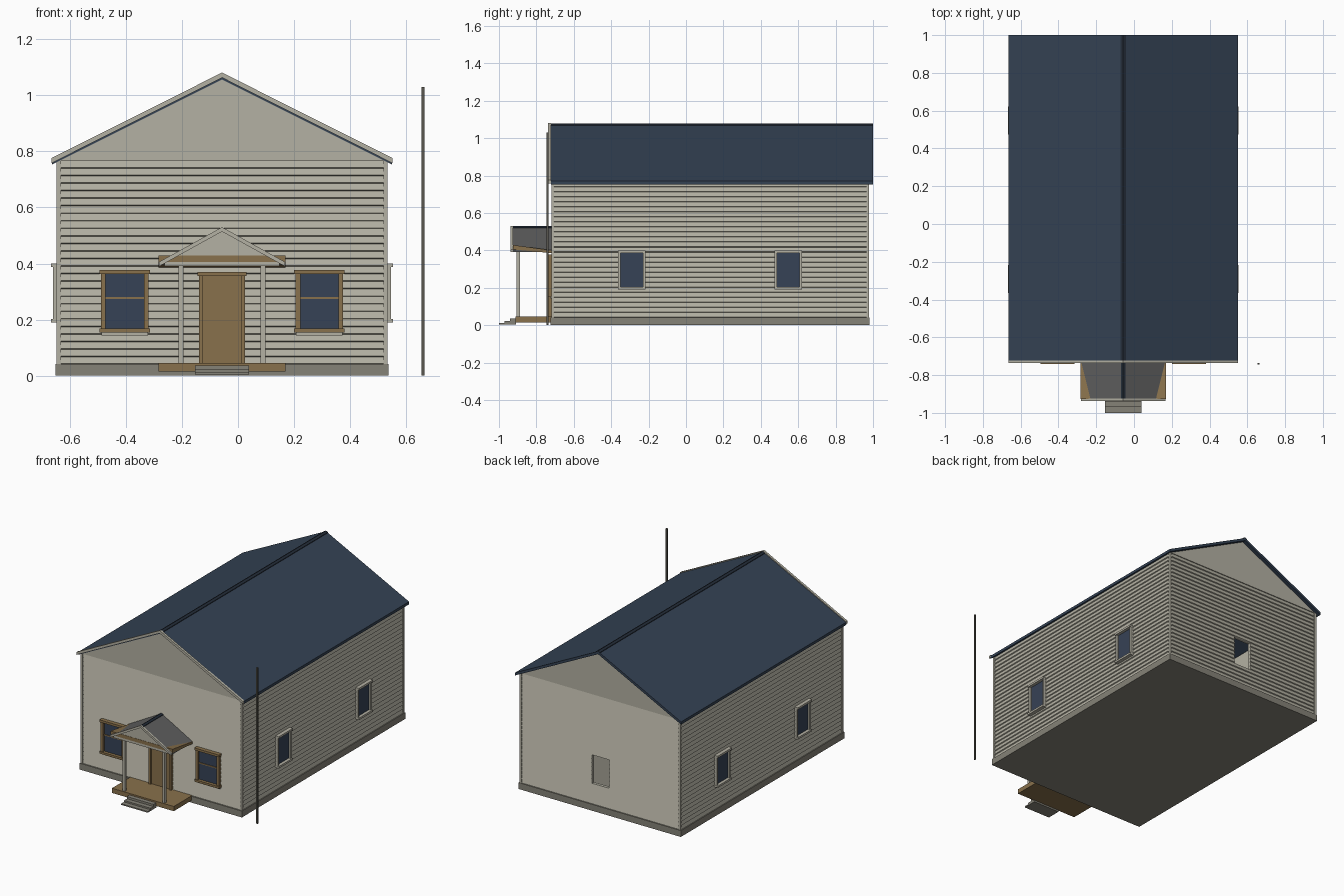
import bpy, bmesh

if "Cube" in bpy.data.objects:
    bpy.data.objects.remove(bpy.data.objects["Cube"])

C = -0.057          # centre line of the house in x


def srgb(r, g, b):
    def lin(v):
        v /= 255
        return v / 12.92 if v <= 0.04045 else ((v + 0.055) / 1.055) ** 2.4
    return (lin(r), lin(g), lin(b), 1)


def material(name, *rgb):
    m = bpy.data.materials.new(name)
    m.diffuse_color = srgb(*rgb)
    m.use_nodes = True
    m.node_tree.nodes["Principled BSDF"].inputs["Base Color"].default_value = m.diffuse_color
    return m


SIDING = material("siding_beige", 180, 177, 163)
ROOF = material("roof_navy", 52, 66, 84)
RIDGE = material("ridge_dark_navy", 36, 45, 57)
WOOD = material("wood_brown", 137, 113, 76)
STONE = material("foundation_grey", 133, 130, 119)
SLATE = material("porch_roof_grey", 94, 94, 94)
GLASS = material("glass_blue", 54, 66, 86)
METAL = material("pole_grey", 88, 86, 78)


def prism(name, profiles, axis, mat):
    """Extrude (points, start, end) profiles along x or y into one object."""
    bm = bmesh.new()
    for pts, a, b in profiles:
        rings = []
        for t in (a, b):
            rings.append([bm.verts.new((t, p, z) if axis == "x" else (p, t, z)) for p, z in pts])
        lo, hi = rings
        bm.faces.new(lo)
        bm.faces.new(hi[::-1])
        n = len(pts)
        for i in range(n):
            j = (i + 1) % n
            bm.faces.new((lo[i], hi[i], hi[j], lo[j]))
    bmesh.ops.recalc_face_normals(bm, faces=bm.faces)
    me = bpy.data.meshes.new(name)
    bm.to_mesh(me)
    bm.free()
    me.materials.append(mat)
    ob = bpy.data.objects.new(name, me)
    bpy.context.collection.objects.link(ob)
    return ob


def box(name, x0, x1, y0, y1, z0, z1, mat):
    x0, x1 = sorted((x0, x1))
    return prism(name, [([(x0, z0), (x1, z0), (x1, z1), (x0, z1)], y0, y1)], "y", mat)


def chevron(half, eave, apex, t):
    """Profile of a gabled roof, with vertical thickness t."""
    return [(C - half, eave), (C, apex), (C + half, eave),
            (C + half, eave - t), (C, apex - t), (C - half, eave - t)]


# ---- walls of overlapping boards ----
Z0, BOARD, COUNT = 0.04, 0.0269, 27
TOP = Z0 + BOARD * COUNT


def boards(face, out, k0=0, k1=COUNT):
    """Saw-tooth wall section; 'out' is the outward sign."""
    pts = []
    for k in range(k0, k1):
        z = Z0 + k * BOARD
        pts += [(face, z), (face + out * 0.006, z + 0.003)]
    pts += [(face, Z0 + k1 * BOARD)]
    inner = face - out * 0.02
    return pts + [(inner, Z0 + k1 * BOARD), (inner, Z0 + k0 * BOARD)]


FRONT, BACK, HALF = -0.712, 0.970, 0.582
prism("front_wall", [(boards(FRONT, -1), C - HALF, C + HALF)], "x", SIDING)
# back wall leaves an open window hole
prism("back_wall", [(boards(BACK, 1), C - HALF, C - 0.063),
                    (boards(BACK, 1), C + 0.063, C + HALF),
                    (boards(BACK, 1, 0, 5), C - 0.063, C + 0.063),
                    (boards(BACK, 1, 12, COUNT), C - 0.063, C + 0.063)], "x", SIDING)
for s, side in ((-1, "left"), (1, "right")):
    prism(side + "_wall", [(boards(C + s * HALF, s), FRONT, BACK)], "y", SIDING)
    # corner boards
    for y0, y1, end in ((-0.72, -0.705, "front"), (0.964, 0.979, "back")):
        box(f"{side}_{end}_corner_board", C + s * 0.575, C + s * 0.590, y0, y1, Z0, TOP, SIDING)

box("foundation", C - 0.593, C + 0.593, -0.725, 0.982, 0, 0.042, STONE)

# ---- gables and main roof ----
gable = [(C - 0.588, TOP), (C + 0.588, TOP), (C, 1.06)]
prism("front_gable", [(gable, -0.718, -0.695)], "y", SIDING)
prism("back_gable", [(gable, 0.955, 0.976)], "y", SIDING)
prism("main_roof", [(chevron(0.607, 0.771, 1.074, 0.018), -0.722, 1.0)], "y", ROOF)
prism("roof_ridge_cap", [(chevron(0.014, 1.071, 1.078, 0.006), -0.722, 1.0)], "y", RIDGE)
prism("front_rake_trim", [(chevron(0.608, 0.776, 1.081, 0.018), -0.737, -0.722)], "y", SIDING)

# ---- side windows ----
for s, side in ((-1, "left"), (1, "right")):
    for yc, end in ((-0.29, "front"), (0.547, "back")):
        n = f"{side}_{end}_window"
        x0, x1 = C + s * 0.575, C + s * 0.602
        for e in (-1, 1):
            ya, yb = sorted((yc + e * 0.073, yc + e * 0.060))
            box(n + "_jamb", x0, x1, ya, yb, 0.20, 0.39, SIDING)
        box(n + "_sill", x0, C + s * 0.610, yc - 0.074, yc + 0.074, 0.190, 0.203, SIDING)
        box(n + "_head", x0, C + s * 0.610, yc - 0.074, yc + 0.074, 0.387, 0.400, SIDING)
        box(n + "_glass", x0, C + s * 0.590, yc - 0.062, yc + 0.062, 0.20, 0.39, GLASS)

# ---- front windows ----
for s, side in ((-1, "left"), (1, "right")):
    xc = C + s * 0.347
    n = side + "_porch_side_window"
    for e in (-1, 1):
        box(n + "_jamb", xc + e * 0.085, xc + e * 0.068, -0.735, -0.70, 0.16, 0.37, WOOD)
    box(n + "_head", xc - 0.090, xc + 0.090, -0.742, -0.70, 0.362, 0.377, WOOD)
    box(n + "_sill", xc - 0.090, xc + 0.090, -0.742, -0.70, 0.154, 0.168, WOOD)
    box(n + "_apron", xc - 0.083, xc + 0.083, -0.724, -0.70, 0.143, 0.154, SIDING)
    box(n + "_glass", xc - 0.07, xc + 0.07, -0.722, -0.70, 0.16, 0.37, GLASS)
    box(n + "_meeting_rail", xc - 0.07, xc + 0.07, -0.727, -0.70, 0.274, 0.281, WOOD)

# ---- front door ----
box("door", C - 0.068, C + 0.068, -0.724, -0.70, 0.044, 0.356, WOOD)
for e in (-1, 1):
    box("door_jamb", C + e * 0.082, C + e * 0.068, -0.735, -0.70, 0.044, 0.358, WOOD)
box("door_head", C - 0.088, C + 0.088, -0.742, -0.70, 0.356, 0.370, WOOD)

# ---- porch ----
box("porch_deck", C - 0.226, C + 0.226, -0.912, -0.72, 0.015, 0.046, WOOD)
for i, (y0, z0, z1) in enumerate(((-1.0, 0.004, 0.012), (-0.97, 0.012, 0.022), (-0.94, 0.022, 0.036))):
    box(f"step_{i + 1}", C - 0.097, C + 0.097, y0, -0.908, z0, z1, STONE)
for s, side in ((-1, "left"), (1, "right")):
    box(side + "_porch_post", C + s * 0.137, C + s * 0.155, -0.905, -0.887, 0.044, 0.405, SIDING)

# tilted porch ceiling, rising toward the front
prism("porch_ceiling", [([(-0.926, 0.405), (-0.926, 0.429), (-0.716, 0.400), (-0.716, 0.385)],
                         C - 0.226, C + 0.226)], "x", WOOD)
box("porch_beam", C - 0.205, C + 0.205, -0.926, -0.885, 0.391, 0.406, SIDING)
prism("porch_gable", [([(C - 0.175, 0.425), (C + 0.175, 0.425), (C, 0.518)],
                       -0.924, -0.912)], "y", SIDING)
prism("porch_roof", [(chevron(0.222, 0.402, 0.525, 0.010), -0.925, -0.716)], "y", SLATE)
prism("porch_ridge_cap", [(chevron(0.012, 0.522, 0.529, 0.006), -0.925, -0.716)], "y", RIDGE)
prism("porch_rake_trim", [(chevron(0.224, 0.406, 0.530, 0.016), -0.937, -0.925)], "y", SIDING)

# ---- free-standing pole ----
box("pole", 0.655, 0.665, -0.745, -0.735, 0, 1.03, METAL)
